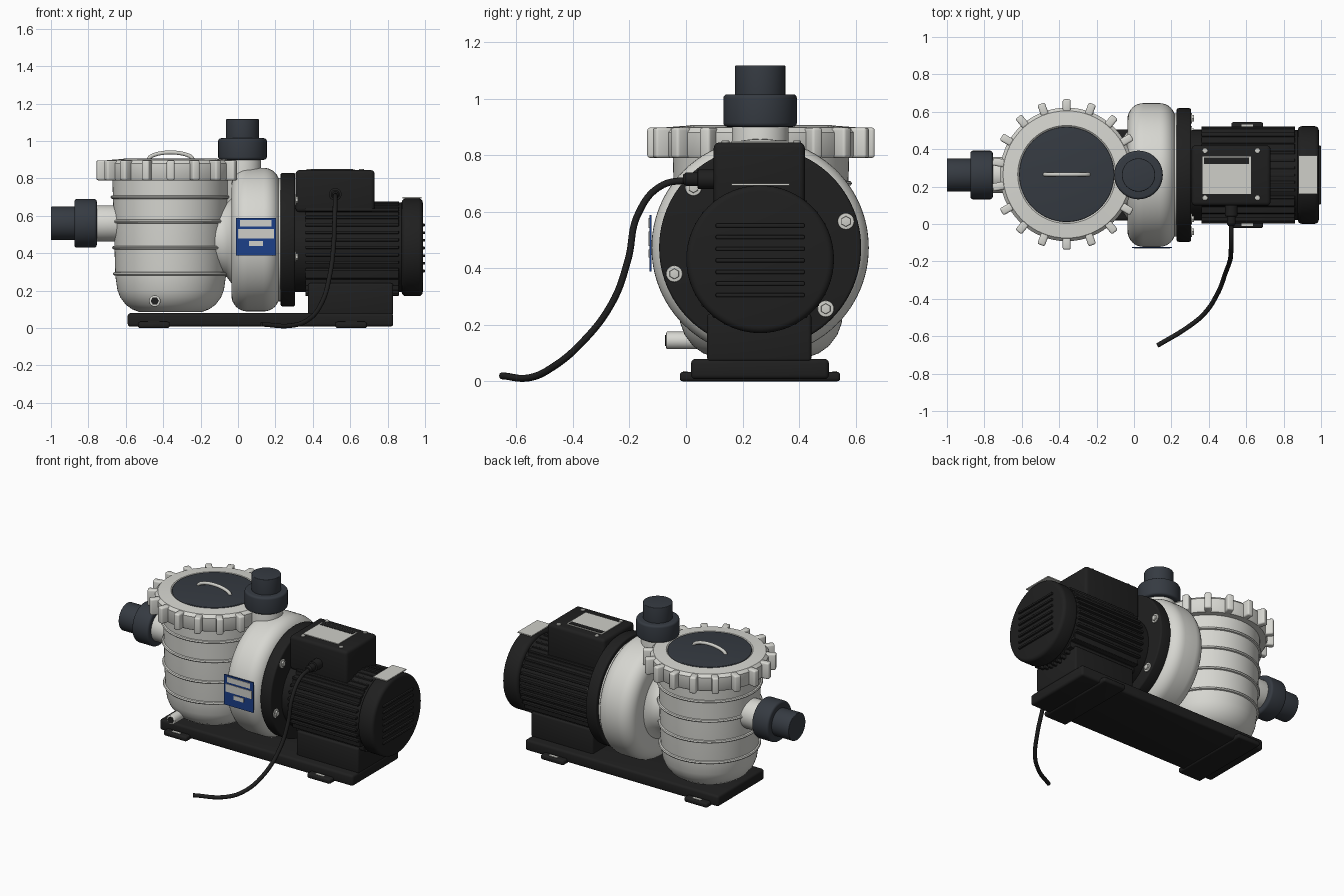
import bpy, bmesh, math
from mathutils import Vector

cube = bpy.data.objects.get("Cube")
if cube:
    bpy.data.objects.remove(cube, do_unlink=True)


def material(name, r, g, b):
    m = bpy.data.materials.new(name)
    m.use_nodes = True
    m.diffuse_color = (r, g, b, 1)
    m.node_tree.nodes["Principled BSDF"].inputs["Base Color"].default_value = (r, g, b, 1)
    return m


CREAM = material("warm light grey", 0.68, 0.68, 0.64)
SLATE = material("slate grey", 0.036, 0.043, 0.054)
BLACK = material("motor black", 0.014, 0.014, 0.014)
BLUE = material("label blue", 0.012, 0.05, 0.25)
PLATE = material("plate grey", 0.62, 0.62, 0.58)

AXES = {"X": Vector((1, 0, 0)), "Y": Vector((0, 1, 0)), "Z": Vector((0, 0, 1))}


def finish(bm, name, mat, smooth=True):
    bmesh.ops.recalc_face_normals(bm, faces=bm.faces)
    me = bpy.data.meshes.new(name)
    bm.to_mesh(me)
    bm.free()
    ob = bpy.data.objects.new(name, me)
    bpy.context.collection.objects.link(ob)
    me.materials.append(mat)
    if smooth:
        bpy.ops.object.select_all(action="DESELECT")
        ob.select_set(True)
        bpy.context.view_layer.objects.active = ob
        bpy.ops.object.shade_smooth_by_angle(angle=math.radians(35))
    return ob


def lathe(name, mat, center, axis, profile, sides=64):
    """Revolve (radius, height) points about an axis through center."""
    bm = bmesh.new()
    rot = Vector((0, 0, 1)).rotation_difference(AXES[axis])
    rings = []
    for r, h in profile:
        ring = []
        for i in range(sides):
            a = math.tau * i / sides
            p = Vector((r * math.cos(a), r * math.sin(a), h))
            ring.append(bm.verts.new(rot @ p + Vector(center)))
        rings.append(ring)
    for low, high in zip(rings, rings[1:]):
        for i in range(sides):
            j = (i + 1) % sides
            bm.faces.new((low[i], low[j], high[j], high[i]))
    bm.faces.new(rings[0])
    bm.faces.new(rings[-1])
    return finish(bm, name, mat)


def rounded(r, a, b, c, steps=4):
    """Cylinder profile from a to b with rims rounded by c."""
    angles = [math.pi / 2 * i / steps for i in range(steps + 1)]
    low = [(r - c + c * math.sin(t), a + c - c * math.cos(t)) for t in angles]
    high = [(r - c + c * math.cos(t), b - c + c * math.sin(t)) for t in angles]
    return low + high


def box(name, mat, x, y, z, bevel=0.0, vertical_only=False):
    bm = bmesh.new()
    bmesh.ops.create_cube(bm, size=1)
    for v in bm.verts:
        for k, (a, b) in enumerate((x, y, z)):
            v.co[k] = (a + b) / 2 + v.co[k] * (b - a)
    if bevel:
        edges = [e for e in bm.edges if not vertical_only
                 or abs(e.verts[0].co.z - e.verts[1].co.z) > 1e-4]
        bmesh.ops.bevel(bm, geom=edges, offset=bevel, segments=3, profile=0.5, affect="EDGES")
    return finish(bm, name, mat, bevel > 0)


def tube(name, mat, points, radius):
    cu = bpy.data.curves.new(name, "CURVE")
    cu.dimensions = "3D"
    cu.bevel_depth = radius
    cu.bevel_resolution = 3
    cu.use_fill_caps = True
    sp = cu.splines.new("BEZIER")
    sp.bezier_points.add(len(points) - 1)
    for bp, p in zip(sp.bezier_points, points):
        bp.co = p
        bp.handle_left_type = bp.handle_right_type = "AUTO"
    cu.materials.append(mat)
    ob = bpy.data.objects.new(name, cu)
    bpy.context.collection.objects.link(ob)
    return ob


MID = 0.262                    # shared centre line
POT = (-0.36, 0.265, 0)

# Base plate with bolt tabs
box("base_plate", BLACK, (-0.59, 0.83), (0.018, 0.505), (0.008, 0.08), 0.015)
for side, tx in (("left", 0.605), ("right", -0.45)):
    box(side + "_base_tab", BLACK, (tx - 0.085, tx + 0.085), (-0.022, 0.545), (0, 0.034), 0.012)
    for y in (-0.002, 0.525):
        box(side + "_tab_bolt", PLATE, (tx - 0.03, tx + 0.03), (y - 0.008, y + 0.008), (0.03, 0.037))

# Strainer pot with raised bands
lathe("strainer_pot", CREAM, POT, "Z",
      [(0.165, 0.085), (0.205, 0.1), (0.24, 0.125), (0.27, 0.165), (0.285, 0.205),
       (0.296, 0.28), (0.304, 0.55), (0.312, 0.8)])
for z in (0.29, 0.43, 0.57, 0.70):
    r = 0.296 + (z - 0.28) * 0.03
    lathe("pot_band", CREAM, POT, "Z",
          [(r - 0.01, z - 0.013), (r + 0.009, z - 0.007), (r + 0.013, z),
           (r + 0.009, z + 0.007), (r - 0.01, z + 0.013)])

# Lid ring, grip lugs, lid and handle
lathe("lid_ring", CREAM, POT, "Z",
      [(0.3, 0.79), (0.35, 0.79), (0.357, 0.8), (0.357, 0.88), (0.34, 0.898),
       (0.262, 0.904), (0.25, 0.894)])
LUGS = 18
for i in range(LUGS):
    lug = box("lid_lug", CREAM, (0.335, 0.402), (-0.021, 0.021), (0.79, 0.897), 0.01)
    lug.rotation_euler.z = math.tau * (i + 0.5) / LUGS
    lug.location = POT
lathe("lid", SLATE, POT, "Z", rounded(0.254, 0.88, 0.906, 0.005))
arc = [(POT[0] + 0.12 * math.cos(t), POT[1], 0.897 + 0.042 * math.sin(t))
       for t in [math.pi * i / 8 for i in range(9)]]
tube("lid_handle", PLATE, arc, 0.011)

# Drain plug
lathe("drain_spout", CREAM, (-0.445, 0, 0.145), "Y", rounded(0.031, -0.07, 0.1, 0.005), 24)
lathe("drain_plug", BLACK, (-0.445, 0, 0.145), "Y", [(0.022, -0.074), (0.022, -0.06)], 6)

# Inlet: stub, union nut and pipe
INLET = (0, MID, 0.56)
lathe("inlet_stub", CREAM, INLET, "X", rounded(0.096, -0.77, -0.6, 0.008))
lathe("inlet_nut", SLATE, INLET, "X", rounded(0.13, -0.875, -0.755, 0.014))
lathe("inlet_pipe", SLATE, INLET, "X", rounded(0.089, -1.0, -0.85, 0.004))

# Volute casing and the neck joining it to the pot
CASE = (0, MID, 0.473)
lathe("volute", CREAM, CASE, "X", rounded(0.384, -0.035, 0.222, 0.085, 8), 96)
lathe("volute_neck", CREAM, CASE, "X", [(0.17, -0.25), (0.185, -0.1), (0.2, -0.06), (0.24, -0.03)])

# Outlet: stub, union nut and pipe
OUTLET = (0.024, MID, 0)
lathe("outlet_stub", CREAM, OUTLET, "Z", rounded(0.1, 0.6, 0.91, 0.008))
lathe("outlet_nut", SLATE, OUTLET, "Z", rounded(0.13, 0.9, 1.015, 0.014))
lathe("outlet_pipe", SLATE, OUTLET, "Z", rounded(0.089, 1.0, 1.117, 0.004))

# Flange between casing and motor, with bolts
lathe("casing_rim", CREAM, CASE, "X", rounded(0.33, 0.2, 0.232, 0.004), 96)
lathe("motor_flange", BLACK, CASE, "X", rounded(0.357, 0.228, 0.306, 0.01), 96)
for deg in (17, 138, 197, 317):
    a = math.radians(deg)
    spot = (0, CASE[1] + 0.317 * math.cos(a), CASE[2] + 0.317 * math.sin(a))
    lathe("flange_washer", PLATE, spot, "X", rounded(0.029, 0.3, 0.311, 0.003), 24)
    lathe("flange_bolt", PLATE, spot, "X", rounded(0.019, 0.3, 0.322, 0.003), 6)

# Motor body with cooling fins
MOTOR = (0, MID, 0.432)
lathe("motor_body", BLACK, MOTOR, "X", rounded(0.24, 0.3, 0.88, 0.01))
for i in range(-5, 6):
    h = i * 0.04
    w = math.sqrt(0.26 ** 2 - h ** 2)
    z = MOTOR[2] + h
    box("side_fin", BLACK, (0.36, 0.86), (MID - w, MID + w), (z - 0.008, z + 0.008), 0.003)
    y = MID + h
    box("upright_fin", BLACK, (0.36, 0.86), (y - 0.008, y + 0.008),
        (MOTOR[2] - w, MOTOR[2] + w - 0.015), 0.003)

# Fan cover with vent bars
lathe("fan_cover", BLACK, MOTOR, "X", rounded(0.261, 0.875, 0.988, 0.022))
for i in range(-3, 4):
    z = MOTOR[2] - 0.004 + i * 0.041
    box("vent_bar", BLACK, (0.98, 1.0), (MID - 0.157, MID + 0.157), (z - 0.007, z + 0.007), 0.004)
box("fan_cover_label", PLATE, (0.88, 0.982), (0.16, 0.365), (0.693, 0.7))

# Motor foot
box("motor_foot", BLACK, (0.375, 0.83), (0.075, 0.443), (0.07, 0.24), 0.012)

# Terminal box with rating plate and screws
box("terminal_box", BLACK, (0.308, 0.73), (0.098, 0.42), (0.62, 0.845), 0.02)
box("rating_plate", PLATE, (0.365, 0.625), (0.16, 0.362), (0.842, 0.849))
box("rating_stripe", BLACK, (0.375, 0.615), (0.322, 0.355), (0.846, 0.851))
for x in (0.38, 0.66):
    for y in (0.14, 0.392):
        lathe("box_screw", PLATE, (x, y, 0), "Z", rounded(0.014, 0.84, 0.851, 0.003), 16)

# Power cable and gland
lathe("cable_gland", BLACK, (0.52, 0, 0.715), "Y",
      [(0.016, -0.01), (0.024, 0.0), (0.024, 0.04), (0.034, 0.042), (0.034, 0.12)], 16)
tube("power_cable", BLACK,
     [(0.52, 0.03, 0.714), (0.52, -0.09, 0.69), (0.517, -0.17, 0.59), (0.51, -0.205, 0.43),
      (0.49, -0.26, 0.28), (0.445, -0.375, 0.13), (0.375, -0.48, 0.045), (0.29, -0.55, 0.014),
      (0.125, -0.65, 0.02)], 0.0125)

# Front sticker with blank panels
box("sticker", BLUE, (-0.012, 0.203), (-0.129, -0.122), (0.388, 0.588))
for x0, x1, z0, z1 in ((0.01, 0.18, 0.543, 0.578), (0.0, 0.193, 0.478, 0.53),
                       (0.058, 0.133, 0.438, 0.466)):
    box("sticker_panel", PLATE, (x0, x1), (-0.132, -0.126), (z0, z1))
